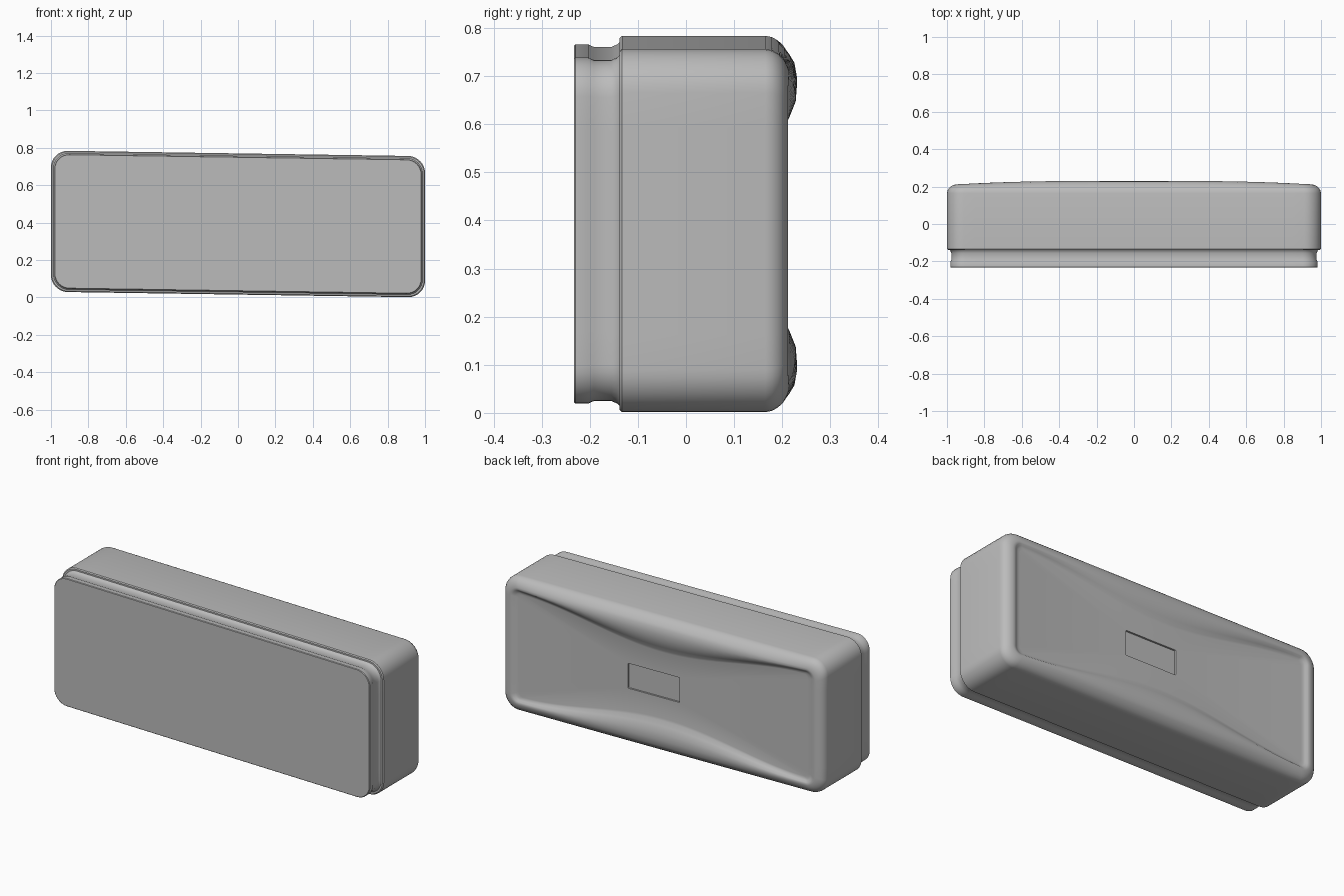
import bpy, bmesh, math

if "Cube" in bpy.data.objects:
    bpy.data.objects.remove(bpy.data.objects["Cube"], do_unlink=True)

HX, HZ, MID = 1.0, 0.3775, 0.3925   # half width, half height, centre height
TILT = 0.015                        # slight lean of the long edges

grey = bpy.data.materials.new("plain_grey")
grey.use_nodes = True
colour = (0.5, 0.5, 0.5, 1)
grey.diffuse_color = colour
grey.node_tree.nodes["Principled BSDF"].inputs["Base Color"].default_value = colour


def outline(hx, hz, r, y, lift=0, waist=None, cx=0):
    """Rounded rectangle; lift bows it backward, waist narrows its middle."""
    flat = []
    corners = [(1, 1), (-1, 1), (-1, -1), (1, -1)]
    for i, (sx, sz) in enumerate(corners):
        for k in range(9):
            a = math.pi / 2 * (i + k / 8)
            flat.append((sx * (hx - r) + r * math.cos(a), sz * (hz - r) + r * math.sin(a)))
        # evenly spaced points along the side up to the next corner
        steps = 32 if i % 2 == 0 else 8
        nx, nz = corners[(i + 1) % 4]
        a = math.pi / 2 * (i + 1)
        end = (nx * (hx - r) + r * math.cos(a), nz * (hz - r) + r * math.sin(a))
        x0, z0 = flat[-1]
        flat += [(x0 + (end[0] - x0) * t / steps, z0 + (end[1] - z0) * t / steps)
                 for t in range(1, steps)]
    points = []
    for x, z in flat:
        u = min(abs(x) / hx, 1)
        if waist:
            z *= 1 - (1 - waist / hz) * math.cos(u * math.pi / 2) ** 2
        x += cx
        points.append((x, y + lift * (1 - u ** 3), MID + z - TILT * x))
    return points


def loft(name, loops):
    """Join the outlines in order from front to back and cap both ends."""
    bm = bmesh.new()
    rings = [[bm.verts.new(p) for p in loop] for loop in loops]
    for a, b in zip(rings, rings[1:]):
        for i in range(len(a)):
            j = (i + 1) % len(a)
            bm.faces.new((a[i], a[j], b[j], b[i]))
    bm.faces.new(rings[0])
    bm.faces.new(rings[-1])
    bmesh.ops.recalc_face_normals(bm, faces=bm.faces)
    mesh = bpy.data.meshes.new(name)
    bm.to_mesh(mesh)
    bm.free()
    mesh.materials.append(grey)
    obj = bpy.data.objects.new(name, mesh)
    bpy.context.collection.objects.link(obj)
    bpy.ops.object.select_all(action='DESELECT')
    obj.select_set(True)
    bpy.context.view_layer.objects.active = obj
    bpy.ops.object.shade_smooth_by_angle(angle=math.radians(38))


def inset(d, y, lift=0, r=0.09):
    return outline(HX - d, HZ - d, r - d * 0.6, y, lift)


# Front plate with a shallow neck behind its rim
loft("front_plate", [inset(d, y) for d, y in [
    (0.021, -0.233), (0.018, -0.230), (0.018, -0.203), (0.023, -0.192),
    (0.023, -0.155), (0.018, -0.143), (0.012, -0.137), (0.012, -0.12)]])

# Main body: rounded back edge, bowed ridges, sunken panel
body = [inset(d, y, lift) for d, y, lift in [
    (0.005, -0.138, 0), (0, -0.133, 0), (0, 0.165, 0), (0.003, 0.179, 0),
    (0.010, 0.191, 0.001), (0.020, 0.201, 0.004), (0.034, 0.208, 0.009),
    (0.048, 0.212, 0.014)]]
body += [
    outline(0.94, 0.32, 0.045, 0.212, 0.019, 0.295),
    outline(0.932, 0.314, 0.04, 0.210, 0.018, 0.255),
    outline(0.922, 0.306, 0.035, 0.204, 0.011, 0.222),
    outline(0.912, 0.298, 0.03, 0.201, 0.002, 0.198),
    outline(0.90, 0.288, 0.03, 0.2, 0, 0.185),
]
# Small sunken nameplate in the panel
label = dict(hx=0.16, hz=0.07, r=0.004, cx=0.06)
body += [outline(y=0.2, **label), outline(y=0.19, **label)]
loft("body", body)
